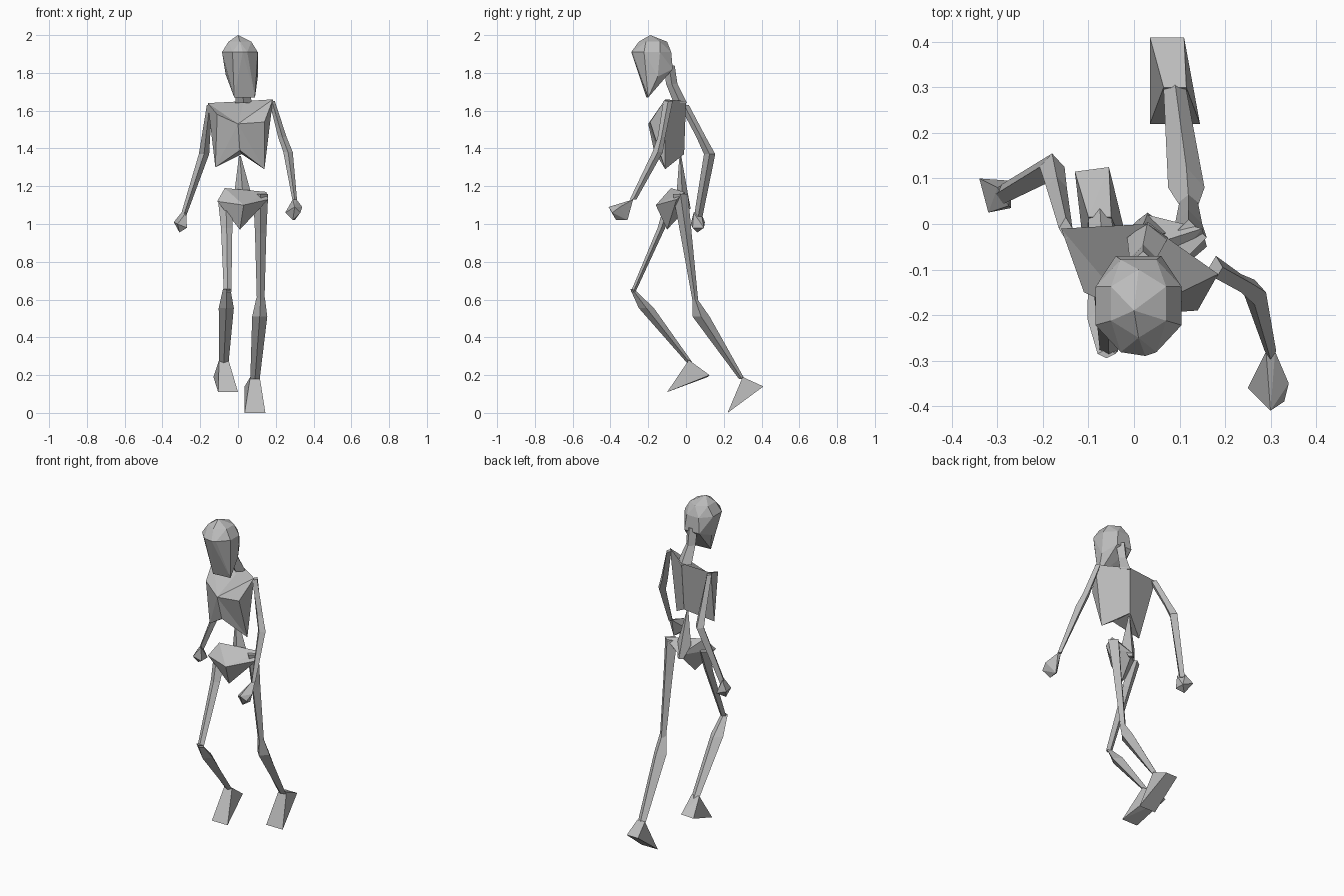
import bpy
import bmesh
import math
from mathutils import Vector

cube = bpy.data.objects.get("Cube")
if cube:
    bpy.data.objects.remove(cube, do_unlink=True)

# One flat bone grey for the whole figure
bone = bpy.data.materials.new("bone_grey")
bone.use_nodes = True
bone.diffuse_color = (0.5, 0.5, 0.5, 1)
bone.node_tree.nodes["Principled BSDF"].inputs["Base Color"].default_value = (0.5, 0.5, 0.5, 1)


def finish(name, bm):
    """Turn a bmesh into a flat shaded object with outward normals."""
    bmesh.ops.recalc_face_normals(bm, faces=bm.faces)
    mesh = bpy.data.meshes.new(name)
    bm.to_mesh(mesh)
    bm.free()
    mesh.materials.append(bone)
    obj = bpy.data.objects.new(name, mesh)
    bpy.context.scene.collection.objects.link(obj)
    return obj


def ring(x, y, z, width, depth, sides=4, turn=0.0):
    """Horizontal polygon of points around a centre."""
    points = []
    for i in range(sides):
        angle = math.tau * i / sides + turn
        points.append(Vector((x + width / 2 * math.cos(angle),
                              y + depth / 2 * math.sin(angle), z)))
    return points


def loft(name, sections, turn=0.0):
    """Skin a chain of diamond sections given as x, y, z, width, depth."""
    bm = bmesh.new()
    rings = [[bm.verts.new(p) for p in ring(*s, turn=turn)] for s in sections]
    for low, high in zip(rings, rings[1:]):
        for i in range(len(low)):
            j = (i + 1) % len(low)
            bm.faces.new((low[i], low[j], high[j], high[i]))
    bm.faces.new(rings[0])
    bm.faces.new(rings[-1])
    return finish(name, bm)


def hull(name, points):
    """Faceted convex block around a few points."""
    bm = bmesh.new()
    for p in points:
        bm.verts.new(p)
    result = bmesh.ops.convex_hull(bm, input=bm.verts)
    loose = [v for v in bm.verts if not v.link_faces]
    bmesh.ops.delete(bm, geom=loose, context="VERTS")
    return finish(name, bm)


# Skull: crown, brow ring, back of the head and narrow chin
skull = [Vector((0, -.19, 2))]
skull += ring(.01, -.175, 1.965, .14, .15, sides=6, turn=math.pi / 6)
skull += ring(.01, -.18, 1.91, .205, .22, sides=8, turn=math.pi / 8)
skull += [Vector(p) for p in (
    (.025, -.29, 1.91), (-.04, -.07, 1.82), (.06, -.07, 1.82),
    (-.065, -.15, 1.79), (.105, -.15, 1.78),
    (-.02, -.21, 1.67), (.09, -.2, 1.67))]
hull("skull", skull)

# Neck leaning forward
loft("neck", [(.03, -.03, 1.64, .09, .07), (.02, -.075, 1.74, .06, .06),
              (.02, -.09, 1.84, .07, .06)])

# Rib cage, twisted so one shoulder leads
rib_points = {
    "nape": (.03, 0, 1.65),
    "shoulder_l": (.185, -.11, 1.66),
    "shoulder_r": (-.16, -.01, 1.64),
    "back_low": (.02, -.01, 1.37),
    "rib_l": (.14, -.11, 1.29),
    "rib_r": (-.12, -.1, 1.3),
    "breast": (0, -.2, 1.53),
    "chest_l": (.14, -.19, 1.54),
    "chest_r": (-.11, -.15, 1.58),
    "notch": (.01, -.17, 1.39),
}
rib_faces = [
    ("nape", "shoulder_l", "rib_l", "back_low"),
    ("nape", "back_low", "rib_r", "shoulder_r"),
    ("nape", "shoulder_r", "breast"),
    ("shoulder_r", "chest_r", "breast"),
    ("nape", "breast", "shoulder_l"),
    ("shoulder_l", "breast", "chest_l"),
    ("shoulder_l", "chest_l", "rib_l"),
    ("shoulder_r", "rib_r", "chest_r"),
    ("breast", "rib_l", "chest_l"),
    ("breast", "notch", "rib_l"),
    ("breast", "chest_r", "rib_r"),
    ("breast", "rib_r", "notch"),
    ("notch", "back_low", "rib_l"),
    ("notch", "rib_r", "back_low"),
]
bm = bmesh.new()
verts = {key: bm.verts.new(p) for key, p in rib_points.items()}
for face in rib_faces:
    bm.faces.new([verts[key] for key in face])
finish("rib_cage", bm)

# Lower spine tapering up to a point
loft("lower_spine", [(.03, .01, 1.08, .04, .03), (.025, -.02, 1.16, .09, .06),
                     (.01, -.03, 1.36, .01, .01)])

# Pelvis wedge
hull("pelvis", [(-.11, -.13, 1.12), (-.07, -.08, 1.19), (.03, -.05, 1.17),
                (.15, -.01, 1.17), (.16, -.05, 1.13), (.01, -.1, .97),
                (.03, -.16, 1.1), (.03, .02, 1.1)])

# Arms: shoulder to elbow to wrist
loft("left_arm", [(.18, -.095, 1.65, .03, .05), (.235, -.13, 1.46, .045, .04),
                  (.265, -.15, 1.38, .05, .055), (.3, -.28, 1.13, .025, .035)])
loft("right_arm", [(-.15, -.01, 1.63, .03, .05), (-.17, .08, 1.46, .045, .05),
                   (-.18, .125, 1.37, .055, .06), (-.29, .065, 1.04, .03, .045)])

# Hands as small faceted fists
hull("left_hand", [(.29, -.28, 1.13), (.31, -.28, 1.13), (.34, -.35, 1.09),
                   (.3, -.41, 1.09), (.33, -.39, 1.06), (.25, -.36, 1.06),
                   (.29, -.37, 1.02), (.3, -.31, 1.02)])
hull("right_hand", [(-.3, .08, 1.06), (-.275, .04, 1.06), (-.34, .1, 1.01),
                    (-.32, .025, 1), (-.27, .035, .98), (-.27, .095, .98),
                    (-.31, .06, .955)])

# Legs: thigh, knee, calf bulge and ankle
loft("left_thigh", [(.12, -.03, 1.16, .08, .08), (.12, 0, .95, .06, .06),
                    (.12, .05, .59, .04, .03)])
loft("left_shin", [(.12, .045, .61, .045, .02), (.115, .08, .51, .08, .09),
                   (.09, .295, .18, .05, .03)])
loft("right_thigh", [(-.065, -.08, 1.12, .08, .06), (-.06, -.13, .98, .06, .04),
                     (-.055, -.28, .64, .04, .025)])
loft("right_shin", [(-.06, -.285, .655, .04, .02), (-.062, -.21, .555, .08, .08),
                    (-.075, .02, .265, .05, .03)])

# Feet: wedges with lifted heels
for side, x, y, z in (("left", .09, .3, .19), ("right", -.07, .015, .28)):
    lift = z - .19
    hull(side + "_foot", [
        (x - .025, y, z), (x + .025, y, z),
        (x - .055, y - .08, lift), (x + .055, y - .08, lift),
        (x - .055, y + .11, lift + .14), (x + .02, y + .11, lift + .14)]
        if side == "left" else [
        (x - .03, y, z), (x + .02, y, z),
        (x - .035, y - .115, .11), (x + .07, y - .115, .11),
        (x - .06, y + .1, .19), (x + .015, y + .11, .2)])
